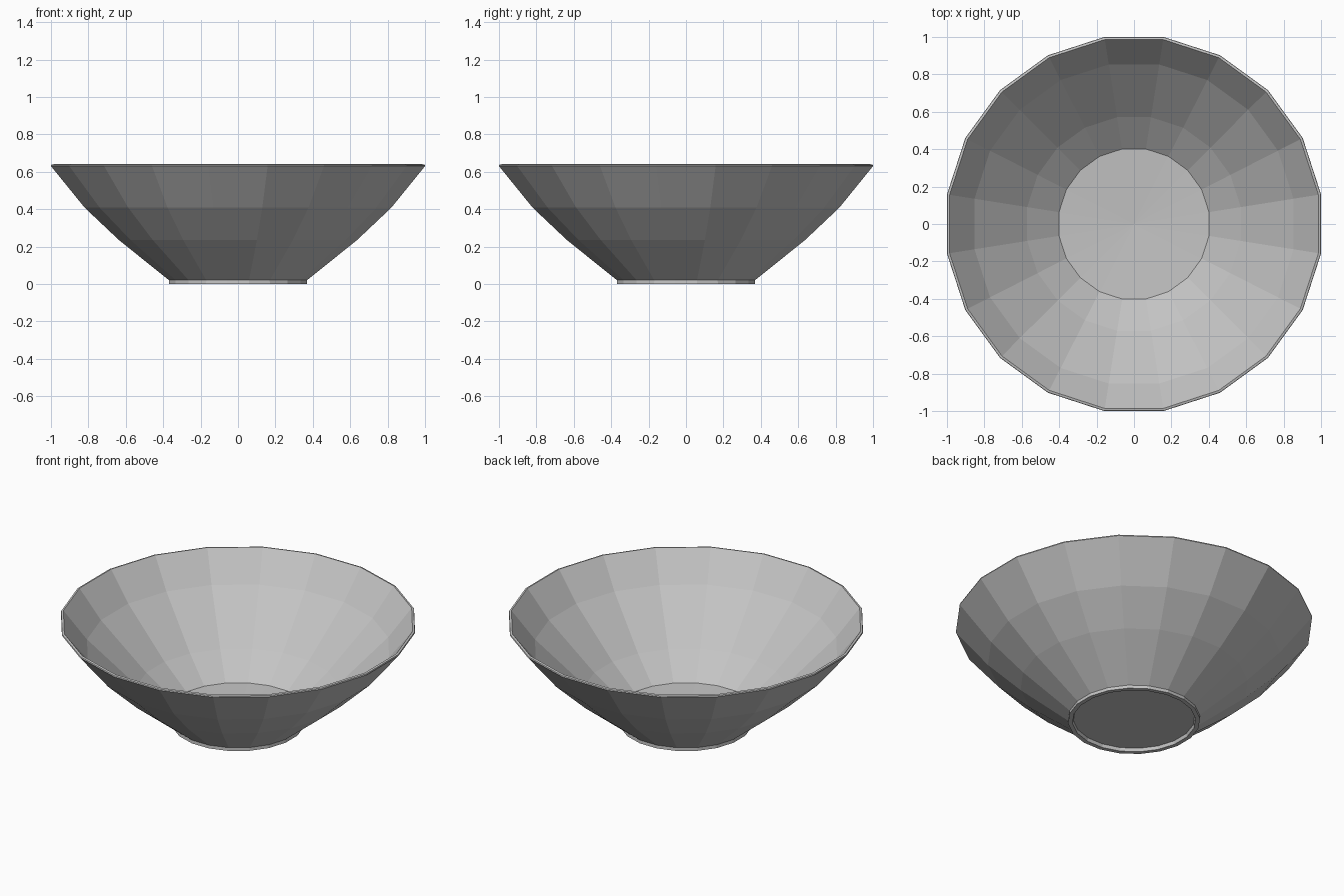
import bpy
import bmesh
import math

SIDES = 20
STEP = 2 * math.pi / SIDES

cube = bpy.data.objects.get("Cube")
if cube:
    bpy.data.objects.remove(cube, do_unlink=True)


def make_material(name, rgb):
    mat = bpy.data.materials.new(name)
    mat.use_nodes = True
    mat.diffuse_color = (*rgb, 1)
    mat.node_tree.nodes["Principled BSDF"].inputs["Base Color"].default_value = (*rgb, 1)
    return mat


def lathe(name, profile, mat):
    """Revolve (flat-side radius, height) points into a faceted solid; radius 0 is a pole."""
    bm = bmesh.new()
    rings = []
    for flat_radius, z in profile:
        r = flat_radius / math.cos(STEP / 2)
        count = SIDES if r else 1
        rings.append([bm.verts.new((r * math.cos((i + 0.5) * STEP),
                                    r * math.sin((i + 0.5) * STEP), z))
                      for i in range(count)])
    for lower, upper in zip(rings, rings[1:]):
        for i in range(SIDES):
            j = (i + 1) % SIDES
            if len(lower) == 1:
                bm.faces.new((lower[0], upper[j], upper[i]))
            elif len(upper) == 1:
                bm.faces.new((lower[i], lower[j], upper[0]))
            else:
                bm.faces.new((lower[i], lower[j], upper[j], upper[i]))
    bmesh.ops.recalc_face_normals(bm, faces=bm.faces)
    mesh = bpy.data.meshes.new(name)
    bm.to_mesh(mesh)
    bm.free()
    mesh.materials.append(mat)
    obj = bpy.data.objects.new(name, mesh)
    bpy.context.collection.objects.link(obj)
    return obj


grey = make_material("plain grey", (0.55, 0.55, 0.55))

# One thin-walled solid, traced from under the foot to the inside floor
underside = [(0, 0.02), (0.34, 0.02), (0.345, 0)]
foot_ring = [(0.37, 0), (0.369, 0.02)]
outer_wall = [(0.637, 0.235), (0.82, 0.408), (1.0, 0.63)]
rim = [(0.998, 0.637), (0.986, 0.64)]
inner_wall = [(0.853, 0.468), (0.571, 0.198), (0.401, 0.065)]
floor = [(0, 0.045)]
lathe("bowl", underside + foot_ring + outer_wall + rim + inner_wall + floor, grey)
